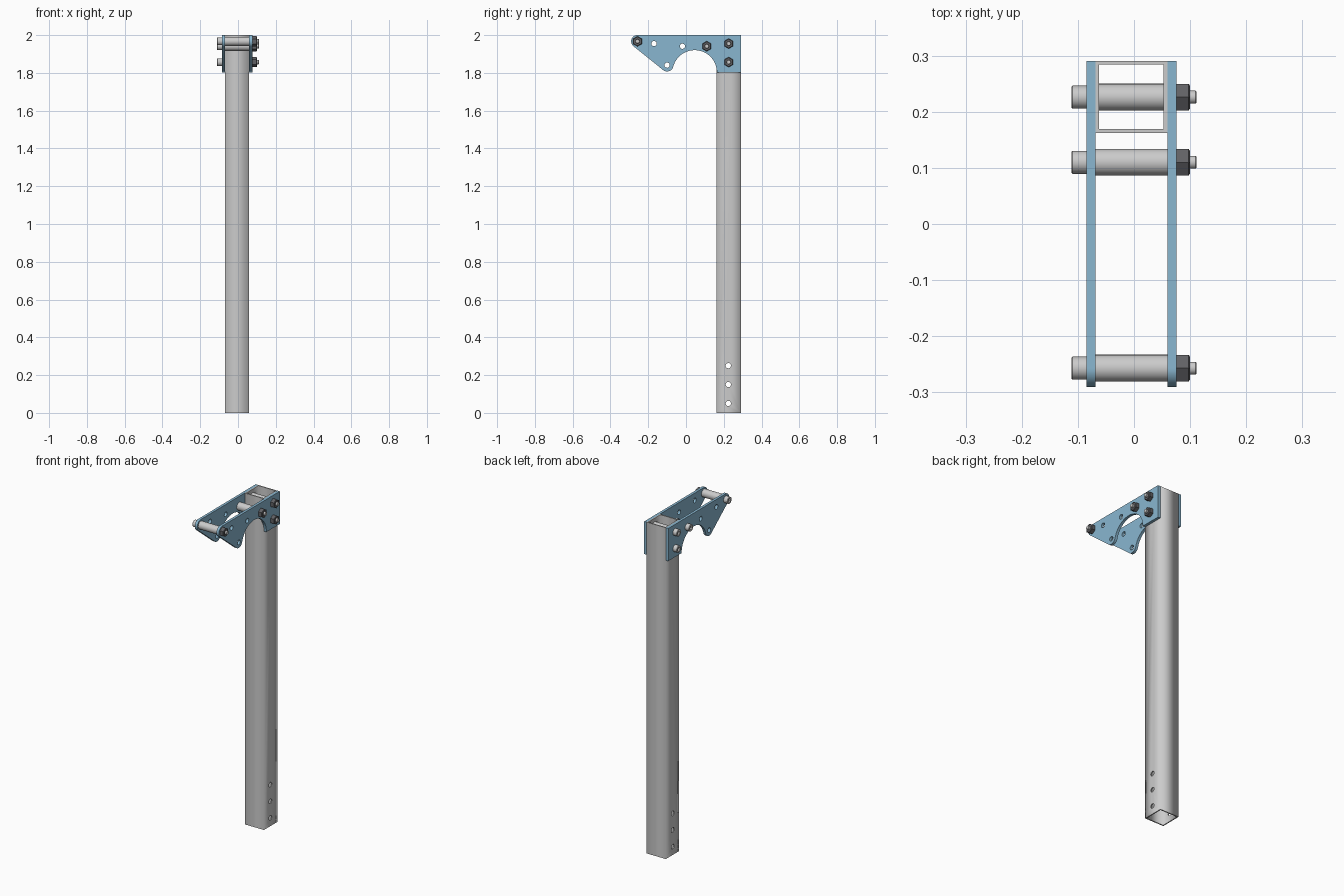
import bpy, bmesh
from math import sin, cos, pi, atan2, hypot
from mathutils import Matrix

if "Cube" in bpy.data.objects:
    bpy.data.objects.remove(bpy.data.objects["Cube"])

CX = -0.0047                      # centre of the post in x
BOLTS = [(-0.257, 1.967), (0.110, 1.941), (0.226, 1.955), (0.226, 1.857)]
OPEN_HOLES = [(-0.169, 1.955), (-0.019, 1.941), (-0.100, 1.841)]
YZX = Matrix(((0, 0, 1, 0), (1, 0, 0, 0), (0, 1, 0, 0), (0, 0, 0, 1)))  # profile plane -> yz


def material(name, c):
    m = bpy.data.materials.new(name)
    m.diffuse_color = (*c, 1)
    m.use_nodes = True
    m.node_tree.nodes["Principled BSDF"].inputs["Base Color"].default_value = m.diffuse_color
    return m


BLUE = material("blue_paint", (0.25, 0.47, 0.63))
DARK = material("dark_steel", (0.12, 0.12, 0.13))


def add(name, mesh, mat=None, loc=(0, 0, 0), smooth=True):
    ob = bpy.data.objects.new(name, mesh)
    ob.location = loc
    bpy.context.collection.objects.link(ob)
    if mat and not mesh.materials:
        mesh.materials.append(mat)
    if smooth:
        bpy.ops.object.select_all(action='DESELECT')
        ob.select_set(True)
        bpy.context.view_layer.objects.active = ob
        bpy.ops.object.shade_smooth_by_angle()
    return ob


def arc(c, r, a0, a1, n):
    return [(c[0] + r * cos(a0 + (a1 - a0) * i / n), c[1] + r * sin(a0 + (a1 - a0) * i / n))
            for i in range(n + 1)]


def circle(c, r, n=24):
    return arc(c, r, 0, 2 * pi, n)[:-1]


def extrude(loops, depth, matrix):
    """Flat outline with holes, extruded both ways by depth / 2."""
    cu = bpy.data.curves.new("outline", 'CURVE')
    cu.dimensions, cu.fill_mode, cu.extrude = '2D', 'BOTH', depth / 2
    for pts in loops:
        s = cu.splines.new('POLY')
        s.points.add(len(pts) - 1)
        for p, (u, v) in zip(s.points, pts):
            p.co = (u, v, 0, 1)
        s.use_cyclic_u = True
    ob = bpy.data.objects.new("outline", cu)
    bpy.context.collection.objects.link(ob)
    dg = bpy.context.evaluated_depsgraph_get()
    me = bpy.data.meshes.new_from_object(ob.evaluated_get(dg))
    bpy.data.objects.remove(ob)
    me.transform(matrix)
    bm = bmesh.new()
    bm.from_mesh(me)
    bmesh.ops.remove_doubles(bm, verts=bm.verts, dist=1e-5)
    bmesh.ops.recalc_face_normals(bm, faces=bm.faces)
    bm.to_mesh(me)
    bm.free()
    return me


def lathe(profile, n=32):
    """Revolve (x, radius) points around the x axis."""
    bm = bmesh.new()
    rings = []
    for x, r in profile:
        if r == 0:
            rings.append([bm.verts.new((x, 0, 0))] * n)
        else:
            rings.append([bm.verts.new((x, r * sin(2 * pi * i / n), r * cos(2 * pi * i / n)))
                          for i in range(n)])
    for a, b in zip(rings, rings[1:]):
        for i in range(n):
            j = (i + 1) % n
            bm.faces.new(list(dict.fromkeys((a[i], a[j], b[j], b[i]))))
    bmesh.ops.recalc_face_normals(bm, faces=bm.faces)
    me = bpy.data.meshes.new("lathe")
    bm.to_mesh(me)
    bm.free()
    return me


def rod(x0, x1, r, n=32):
    return [(x0, 0), (x0, r), (x1, r), (x1, 0)]


def cut(ob, cutters):
    """Subtract cutters, bake the result and remove them."""
    for c in cutters:
        c.hide_render = True
        m = ob.modifiers.new("cut", 'BOOLEAN')
        m.object, m.operation, m.solver = c, 'DIFFERENCE', 'EXACT'
    dg = bpy.context.evaluated_depsgraph_get()
    me = bpy.data.meshes.new_from_object(ob.evaluated_get(dg))
    ob.modifiers.clear()
    ob.data = me
    for c in cutters:
        bpy.data.objects.remove(c)


# Square post: hollow tube drilled for the base and bracket bolts
def square(h):
    return [(CX + a * h, 0.2265 + b * h) for a, b in ((-1, -1), (1, -1), (1, 1), (-1, 1))]


post = add("post", extrude([square(0.064), square(0.0575)], 2, Matrix.Translation((0, 0, 1))),
           smooth=False)
drills = [(0.224, z, 0.014) for z in (0.05, 0.15, 0.25)]
drills += [(y, z, 0.0125) for y, z in BOLTS[2:]]
drill_obs = [add("drill", lathe(rod(-0.2, 0.2, r), 24), loc=(0, y, z), smooth=False)
             for y, z, r in drills]
cut(post, drill_obs)

# Bracket side plates: rounded tip, lower lobe and a half-round cutout
E, L, C, r = (-0.257, 1.967), (-0.100, 1.841), (0.046, 1.803), 0.0335
tan = atan2(L[1] - E[1], L[0] - E[0]) - pi / 2 + 2 * pi
touch = atan2(C[1] - L[1], C[0] - L[0])
R = hypot(C[0] - L[0], C[1] - L[1]) - r
outline = (arc(E, r, pi / 2, tan, 16) + arc(L, r, tan, touch + 2 * pi, 14)
           + arc(C, R, touch + pi, 0, 32)[1:] + [(0.2905, 1.803), (0.2905, 2.0)])
outline[0] = (E[0], 2.0)
holes = [circle(p, 0.0125) for p in BOLTS] + [circle(p, 0.014) for p in OPEN_HOLES]
plate = extrude([outline] + holes, 0.016, YZX)
for side, s in (("left", -1), ("right", 1)):
    add(side + "_plate", plate, BLUE, (CX + s * 0.0722, 0, 0))

# Cap bolt with a hex socket
bolt = add("bolt_1", lathe([(0.111, 0), (0.111, 0.010), (0.1095, 0.0115), (-0.085, 0.0115),
                            (-0.085, 0.0205), (-0.1095, 0.0205), (-0.111, 0.019), (-0.111, 0)]),
           smooth=False)
cut(bolt, [add("socket", lathe(rod(-0.13, -0.099, 0.011), 6), smooth=False)])
bolt_mesh = bolt.data
bpy.data.objects.remove(bolt)

# Chamfered hex nut and spacer sleeves
nut = lathe([(0.0755, 0.011), (0.0755, 0.027), (0.0975, 0.027), (0.100, 0.0235), (0.100, 0.011)], 6)


def sleeve(h):
    return lathe([(CX + s * h, rr) for s, rr in ((-1, 0.012), (-1, 0.024), (1, 0.024),
                                                (1, 0.012), (-1, 0.012))])


wide, narrow = sleeve(0.0642), sleeve(0.0575)
for i, (y, z) in enumerate(BOLTS, 1):
    loc = (0, y, z)
    add(f"bolt_{i}", bolt_mesh, loc=loc)
    add(f"nut_{i}", nut, DARK, loc, smooth=False)
    add(f"spacer_{i}", wide if i < 3 else narrow, loc=loc)
